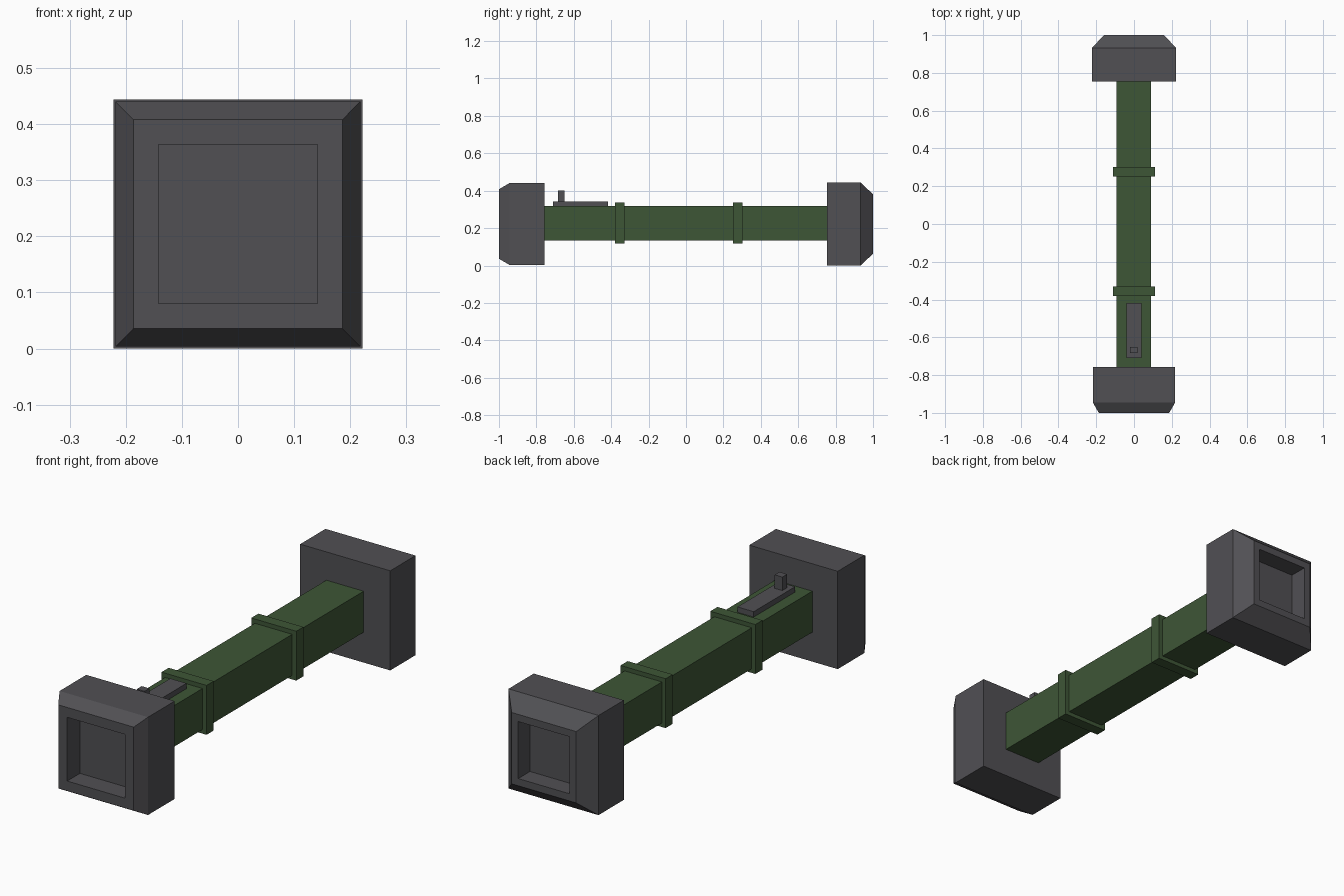
import bpy, bmesh
from mathutils import Vector

if "Cube" in bpy.data.objects:
    bpy.data.objects.remove(bpy.data.objects["Cube"])


def material(name, rgb):
    m = bpy.data.materials.new(name)
    m.diffuse_color = (*rgb, 1)
    m.use_nodes = True
    m.node_tree.nodes["Principled BSDF"].inputs["Base Color"].default_value = m.diffuse_color
    return m


GREEN = material("olive green", (0.048, 0.092, 0.037))
GREY = material("dark grey", (0.082, 0.080, 0.088))
CZ = 0.222   # height of the tube axis


def finish(bm, name, mat):
    bmesh.ops.recalc_face_normals(bm, faces=bm.faces)
    me = bpy.data.meshes.new(name)
    bm.to_mesh(me)
    bm.free()
    me.materials.append(mat)
    ob = bpy.data.objects.new(name, me)
    bpy.context.collection.objects.link(ob)


def box(name, mat, x, y, z):
    """Box from (min, max) ranges."""
    bm = bmesh.new()
    bmesh.ops.create_cube(bm, size=1)
    for v in bm.verts:
        v.co = Vector([(r[0] + r[1]) / 2 + c * (r[1] - r[0])
                       for r, c in zip((x, y, z), v.co)])
    finish(bm, name, mat)


def square_loft(name, mat, sections):
    """Closed loft through square sections (y, half width)."""
    bm = bmesh.new()
    rings = [[bm.verts.new((sx * h, y, CZ + sz * h))
              for sx, sz in ((-1, -1), (1, -1), (1, 1), (-1, 1))]
             for y, h in sections]
    for a, b in zip(rings, rings[1:]):
        for i in range(4):
            j = (i + 1) % 4
            bm.faces.new((a[i], a[j], b[j], b[i]))
    bm.faces.new(rings[0])
    bm.faces.new(rings[-1])
    finish(bm, name, mat)


# End caps: chamfered outer edge with a square recess
square_loft("front_cap", GREY, [(-0.757, 0.218), (-0.945, 0.218), (-1.0, 0.186),
                                (-1.0, 0.142), (-0.91, 0.142)])
square_loft("back_cap", GREY, [(0.755, 0.222), (0.933, 0.222), (1.0, 0.159),
                               (1.0, 0.127), (0.917, 0.127)])

# Square tube and its two raised bands
box("tube", GREEN, (-0.093, 0.091), (-0.76, 0.76), (0.135, 0.318))
for name, y in (("front_band", -0.355), ("rear_band", 0.277)):
    box(name, GREEN, (-0.111, 0.111), (y - 0.025, y + 0.025), (0.117, 0.337))

# Sight plate and post on top
box("sight_plate", GREY, (-0.041, 0.039), (-0.71, -0.418), (0.30, 0.342))
box("sight_post", GREY, (-0.02, 0.018), (-0.684, -0.65), (0.33, 0.402))
